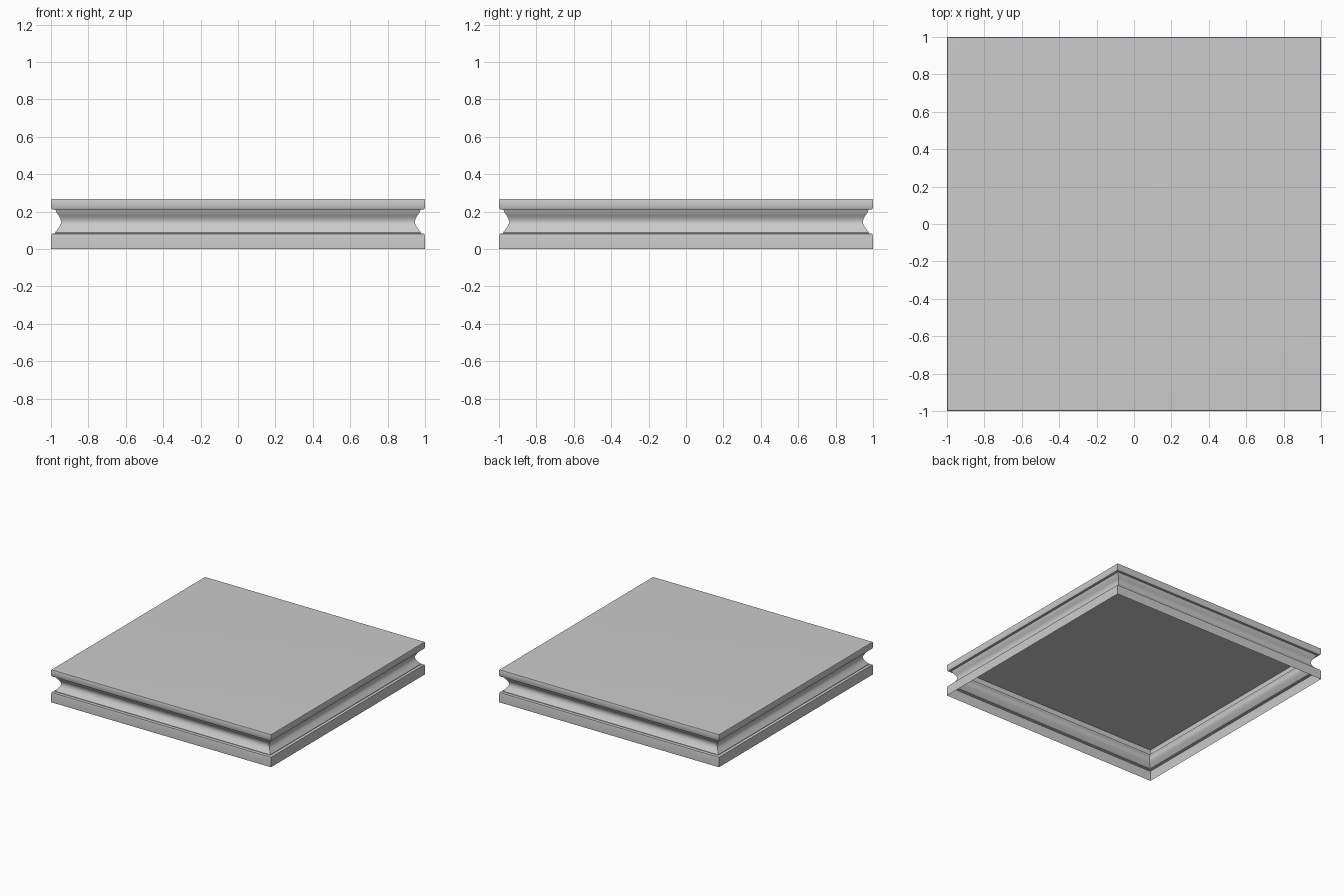
import bpy, bmesh, math

if "Cube" in bpy.data.objects:
    bpy.data.objects.remove(bpy.data.objects["Cube"])

# Half-width / height profile: base band, scotia groove, top band, shallow lip
profile = [(1.0, 0.0), (1.0, 0.065), (0.997, 0.08), (0.978, 0.084)]
groove = [(0.978, 0.088), (0.966, 0.104), (0.954, 0.120), (0.947, 0.136),
          (0.946, 0.150), (0.950, 0.164), (0.958, 0.178), (0.970, 0.194),
          (0.974, 0.206)]
profile += groove
profile += [(0.976, 0.210), (0.994, 0.211), (1.0, 0.222), (1.0, 0.262),
            (0.998, 0.266), (0.97, 0.267)]

# Square sweep of the profile, open underneath
bm = bmesh.new()
corners = [(-1, -1), (1, -1), (1, 1), (-1, 1)]
rings = [[bm.verts.new((cx * r, cy * r, z)) for cx, cy in corners]
         for r, z in profile]
for low, high in zip(rings, rings[1:]):
    for i in range(4):
        j = (i + 1) % 4
        bm.faces.new((low[i], low[j], high[j], high[i]))

# Flat top
bm.faces.new(rings[-1])

mesh = bpy.data.meshes.new("square_plinth")
bm.to_mesh(mesh)
bm.free()
plinth = bpy.data.objects.new("square_plinth", mesh)
bpy.context.collection.objects.link(plinth)

# Smooth moulding, crisp corners
bpy.context.view_layer.objects.active = plinth
plinth.select_set(True)
bpy.ops.object.shade_smooth_by_angle(angle=math.radians(30))
